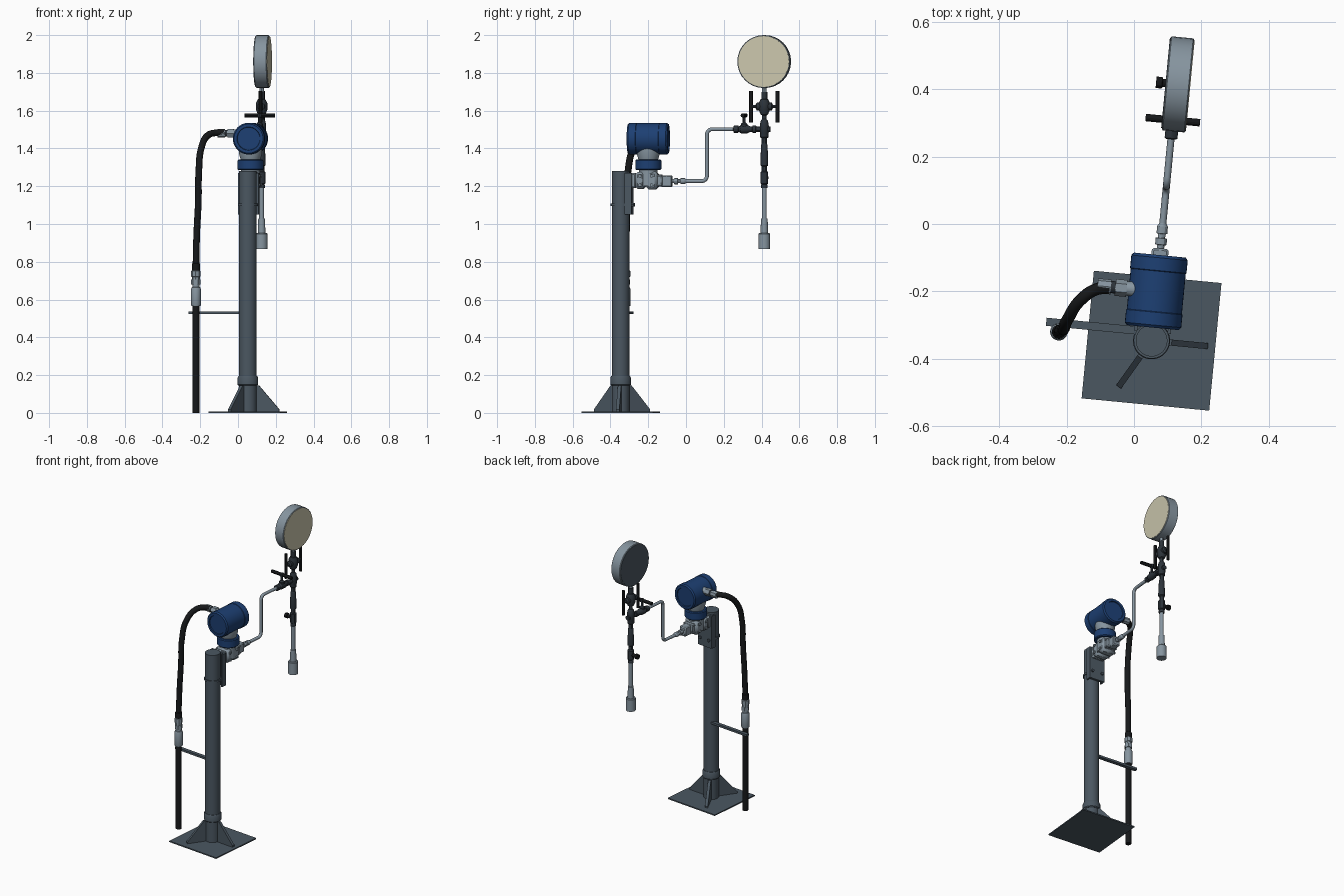
import bpy, bmesh
from math import sin, cos, pi, radians
from mathutils import Matrix, Vector

if "Cube" in bpy.data.objects:
    bpy.data.objects.remove(bpy.data.objects["Cube"])

# Everything is laid out around the post axis, then turned slightly about z
M = Matrix.Translation((0.052, -0.346, 0)) @ Matrix.Rotation(radians(-5.5), 4, 'Z')
G = 0.764   # distance from post to gauge line
T = 0.147   # distance from post to transmitter axis


def mat(name, *c):
    m = bpy.data.materials.new(name)
    m.diffuse_color = (*c, 1)
    m.use_nodes = True
    m.node_tree.nodes["Principled BSDF"].inputs["Base Color"].default_value = m.diffuse_color
    return m


STEEL = mat("painted_steel", 0.07, 0.095, 0.12)
METAL = mat("bright_metal", 0.24, 0.3, 0.35)
BLUE = mat("blue_paint", 0.012, 0.05, 0.17)
BLACK = mat("black_rubber", 0.008, 0.009, 0.01)
DARK = mat("dark_valve", 0.025, 0.033, 0.042)
CREAM = mat("dial_cream", 0.6, 0.57, 0.42)


def finish(name, bm, m, local=Matrix(), bevel=0):
    bmesh.ops.recalc_face_normals(bm, faces=bm.faces)
    me = bpy.data.meshes.new(name)
    bm.to_mesh(me)
    bm.free()
    me.transform(local)
    me.materials.append(m)
    ob = bpy.data.objects.new(name, me)
    bpy.context.collection.objects.link(ob)
    ob.matrix_world = M
    if bevel:
        b = ob.modifiers.new("bevel", 'BEVEL')
        b.width, b.segments = bevel, 1
    bpy.ops.object.select_all(action='DESELECT')
    bpy.context.view_layer.objects.active = ob
    ob.select_set(True)
    bpy.ops.object.shade_smooth_by_angle(angle=radians(30 if not bevel else 1))
    return ob


def turned(name, profile, m, loc=(0, 0, 0), axis=(0, 0, 1), n=24):
    """Revolve (radius, height) pairs around an axis, with closed ends."""
    bm = bmesh.new()
    rings = [[bm.verts.new((r * cos(2 * pi * i / n), r * sin(2 * pi * i / n), h))
              for i in range(n)] for r, h in profile]
    for a, b in zip(rings, rings[1:]):
        for i in range(n):
            j = (i + 1) % n
            bm.faces.new((a[i], a[j], b[j], b[i]))
    bm.faces.new(rings[0])
    bm.faces.new(rings[-1])
    rot = Vector(axis).to_track_quat('Z', 'Y').to_matrix().to_4x4()
    return finish(name, bm, m, Matrix.Translation(loc) @ rot)


def box(name, lo, hi, m, bevel=0):
    lo, hi = Vector(lo), Vector(hi)
    bm = bmesh.new()
    bmesh.ops.create_cube(bm, size=1)
    s = hi - lo
    return finish(name, bm, m, Matrix.Translation((lo + hi) / 2) @ Matrix.Diagonal((*s, 1)), bevel)


def pipe(name, pts, r, m, bezier=False):
    cu = bpy.data.curves.new(name, 'CURVE')
    cu.dimensions, cu.bevel_depth, cu.bevel_resolution, cu.use_fill_caps = '3D', r, 3, True
    cu.resolution_u = 8
    sp = cu.splines.new('BEZIER' if bezier else 'POLY')
    if bezier:
        sp.bezier_points.add(len(pts) - 1)
        for p, c in zip(sp.bezier_points, pts):
            p.co = c
            p.handle_left_type = p.handle_right_type = 'AUTO'
    else:
        sp.points.add(len(pts) - 1)
        for p, c in zip(sp.points, pts):
            p.co = (*c, 1)
    ob = bpy.data.objects.new(name, cu)
    bpy.context.collection.objects.link(ob)
    ob.matrix_world = M
    cu.materials.append(m)
    bpy.ops.object.select_all(action='DESELECT')
    bpy.context.view_layer.objects.active = ob
    ob.select_set(True)
    bpy.ops.object.convert(target='MESH')
    bpy.ops.object.shade_smooth_by_angle(angle=radians(40))


def fillet(pts, r, n=6):
    """Round the inner corners of a path."""
    pts = [Vector(p) for p in pts]
    out = [pts[0]]
    for a, b, c in zip(pts, pts[1:], pts[2:]):
        p, q = b + (a - b).normalized() * r, b + (c - b).normalized() * r
        o = p + q - b
        for i in range(n + 1):
            t = i / n * pi / 2
            out.append(o + (p - o) * cos(t) + (q - o) * sin(t))
    return out + [pts[-1]]


# Stand: plate, post, collars, gussets
box("base_plate", (-0.19, -0.19, 0), (0.19, 0.19, 0.008), STEEL)
turned("post", [(0.047, 0.005), (0.047, 1.28)], STEEL, n=32)
turned("post_foot_collar", [(0.05, 0.145), (0.055, 0.15), (0.055, 0.185), (0.05, 0.195)], STEEL, n=32)
for k in range(3):
    bm = bmesh.new()
    prof = [(0.04, 0.005), (0.168, 0.005), (0.168, 0.018), (0.06, 0.145), (0.04, 0.145)]
    f = bm.faces.new([bm.verts.new((x, -0.009, z)) for x, z in prof])
    e = bmesh.ops.extrude_face_region(bm, geom=[f])
    bmesh.ops.translate(bm, vec=(0, 0.018, 0), verts=[v for v in e['geom'] if isinstance(v, bmesh.types.BMVert)])
    finish(f"gusset_{k}", bm, STEEL, Matrix.Rotation(k * 2 * pi / 3, 4, 'Z'))

# Bracket with clamp bands and bolts
box("bracket_plate", (-0.05, 0.046, 1.05), (0.05, 0.062, 1.27), STEEL)
for s in (-1, 1):
    box("bracket_flange", (s * 0.05 - 0.005, 0.025, 1.05), (s * 0.05 + 0.005, 0.062, 1.27), STEEL)
turned("clamp_band", [(0.053, 1.096), (0.053, 1.108)], STEEL, n=32)
for s in (-1, 1):
    turned("clamp_bolt", [(0.01, 0), (0.01, 0.012)], STEEL, (s * 0.035, 0.06, 1.102), (0, 1, 0), 6)

# Conduit support arm, conduit, couplings and flexible hose
U = -0.276
box("support_arm", (-0.316, 0.014, 0.523), (-0.03, 0.038, 0.537), STEEL)
turned("rigid_conduit", [(0.018, 0), (0.018, 0.58)], BLACK, (U, 0, 0))
turned("conduit_coupling", [(0.024, 0.565), (0.026, 0.57), (0.026, 0.655), (0.022, 0.665),
                            (0.018, 0.667), (0.018, 0.69)], METAL, (U, 0, 0))
turned("conduit_nut", [(0.025, 0.68), (0.025, 0.705)], METAL, (U, 0, 0), n=6)
turned("conduit_gland", [(0.021, 0.705), (0.021, 0.72), (0.025, 0.722), (0.025, 0.75), (0.02, 0.755)],
       METAL, (U, 0, 0), n=8)
turned("conduit_gland_seal", [(0.021, 0.754), (0.021, 0.79), (0.017, 0.795)], BLACK, (U, 0, 0))
pipe("flexible_hose", [(U, 0, 0.78), (U + 0.004, 0.004, 0.95), (U + 0.012, 0.008, 1.12), (U + 0.014, 0.014, 1.28),
                       (U + 0.025, 0.045, 1.405), (U + 0.055, 0.1, 1.47), (-0.18, 0.135, 1.483),
                       (-0.14, 0.145, 1.483)], 0.018, BLACK, True)
H = (0, T, 1.48)
turned("cable_gland", [(0.022, -0.175), (0.022, -0.135)], METAL, H, (1, 0, 0), 8)
turned("cable_gland_neck", [(0.018, -0.14), (0.018, -0.07)], DARK, H, (1, 0, 0))
turned("cable_gland_nut", [(0.025, -0.122), (0.025, -0.088)], METAL, H, (1, 0, 0), 6)
turned("housing_port", [(0.02, -0.09), (0.024, -0.06)], METAL, H, (1, 0, 0))

# Transmitter head
turned("transmitter_housing", [(0.06, -0.102), (0.062, -0.108), (0.077, -0.108), (0.084, -0.1), (0.084, -0.062),
                               (0.082, -0.06), (0.082, 0.06), (0.084, 0.062), (0.084, 0.1), (0.077, 0.108),
                               (0.062, 0.108), (0.06, 0.102)], BLUE, (0, T, 1.452), (0, 1, 0), 40)
turned("transmitter_neck", [(0.045, 1.335), (0.052, 1.34), (0.062, 1.375), (0.062, 1.4)], METAL, (0, T, 0), n=32)
turned("transmitter_collar", [(0.064, 1.285), (0.069, 1.29), (0.069, 1.336), (0.064, 1.341)], BLUE, (0, T, 0), n=32)
turned("sensor_body", [(0.05, 1.2), (0.05, 1.29)], METAL, (0, T, 0), n=32)

# Manifold blocks, bolts and outlet
box("mounting_block", (-0.045, 0.058, 1.19), (0.045, 0.085, 1.27), METAL, 0.008)
box("rear_flange", (-0.05, 0.08, 1.185), (0.05, 0.132, 1.275), METAL, 0.014)
box("front_flange", (-0.05, 0.14, 1.182), (0.05, 0.2, 1.278), METAL, 0.014)
box("manifold_core", (-0.035, 0.08, 1.2), (0.035, 0.225, 1.26), METAL, 0.006)
box("outlet_block", (-0.025, 0.215, 1.195), (0.025, 0.275, 1.258), METAL, 0.006)
for s in (-1, 1):
    for z in (1.206, 1.254):
        turned("flange_bolt", [(0.007, 0.07), (0.007, 0.22)], METAL, (s * 0.032, 0, z), (0, 1, 0), 8)
        for y in (0.107, 0.17):
            turned("side_plug", [(0.009, 0), (0.009, 0.012)], METAL, (s * 0.046, y, z), (s, 0, 0), 6)
turned("outlet_fitting", [(0.011, 0.27), (0.011, 0.285), (0.017, 0.286), (0.017, 0.305), (0.011, 0.306),
                          (0.011, 0.318), (0.016, 0.319), (0.016, 0.34), (0.01, 0.35)],
       METAL, (0, 0, 1.227), (0, 1, 0), 12)
pipe("impulse_tube", fillet([(0, 0.33, 1.227), (0, 0.459, 1.227), (0, 0.459, 1.502), (0, 0.62, 1.502)], 0.028),
     0.0105, METAL)

# Needle valve in line with the tube
turned("needle_valve_body", [(0.014, 0.6), (0.019, 0.603), (0.019, 0.625), (0.014, 0.628), (0.022, 0.64),
                             (0.022, 0.675), (0.014, 0.69), (0.014, 0.7), (0.019, 0.702), (0.019, 0.72),
                             (0.014, 0.722), (0.014, G)], DARK, (0, 0, 1.502), (0, 1, 0), 12)
turned("needle_valve_stem", [(0.017, 1.505), (0.017, 1.53), (0.008, 1.538), (0.008, 1.565), (0.013, 1.567),
                             (0.013, 1.585)], DARK, (0, 0.657, 0), n=12)
turned("needle_valve_handle", [(0.011, -0.081), (0.011, 0.081)], BLACK, (0, 0.657, 1.575), (1, 0, 0), 12)

# Vertical gauge line: cross, isolating valve and its two handles
turned("gauge_valve_body", [(0.018, 1.455), (0.022, 1.46), (0.022, 1.48), (0.024, 1.485), (0.024, 1.52), (0.02, 1.545),
                            (0.012, 1.555), (0.012, 1.575), (0.02, 1.58), (0.03, 1.605), (0.03, 1.64),
                            (0.02, 1.66), (0.016, 1.662), (0.016, 1.7)], DARK, (0, G, 0), n=12)
turned("cross_side_port", [(0.015, 0), (0.015, 0.032)], DARK, (0, G, 1.502), (0, 1, 0), 12)
for s in (-1, 1):
    turned("gauge_valve_stem", [(0.02, 0.015), (0.02, 0.04), (0.009, 0.046), (0.009, 0.068)],
           DARK, (0, G, 1.622), (0, s, 0), 12)
    turned("gauge_valve_handle", [(0.01, 1.538), (0.01, 1.703)], BLACK, (0, G + s * 0.07, 0), n=12)
turned("drain_valve_body", [(0.014, 1.465), (0.014, 1.425), (0.017, 1.42), (0.021, 1.33), (0.021, 1.31),
                            (0.014, 1.305), (0.014, 1.28), (0.021, 1.275), (0.021, 1.215), (0.015, 1.21),
                            (0.018, 1.205), (0.018, 1.19)], DARK, (0, G, 0), n=12)
turned("drain_valve_knob", [(0.012, 0.01), (0.012, 0.04), (0.017, 0.042), (0.017, 0.06)],
       BLACK, (0, G, 1.245), (-1, 0, 0), 12)
turned("drain_tube", [(0.013, 1.195), (0.013, 1.03), (0.018, 1.028), (0.02, 0.945)], METAL, (0, G, 0))
turned("drain_cap", [(0.028, 0.952), (0.031, 0.948), (0.031, 0.868)], METAL, (0, G, 0))

# Pressure gauge
C = (0, G, 1.86)
turned("gauge_stem", [(0.012, 1.695), (0.012, 1.73)], METAL, (0, G, 0), n=12)
turned("gauge_case", [(0.136, -0.03), (0.14, -0.027), (0.14, 0.037), (0.137, 0.04)], METAL, C, (1, 0, 0), 32)
turned("gauge_back", [(0.134, -0.032), (0.134, -0.02)], STEEL, C, (1, 0, 0), 32)
turned("gauge_dial", [(0.135, 0.03), (0.135, 0.042)], CREAM, C, (1, 0, 0), 32)
